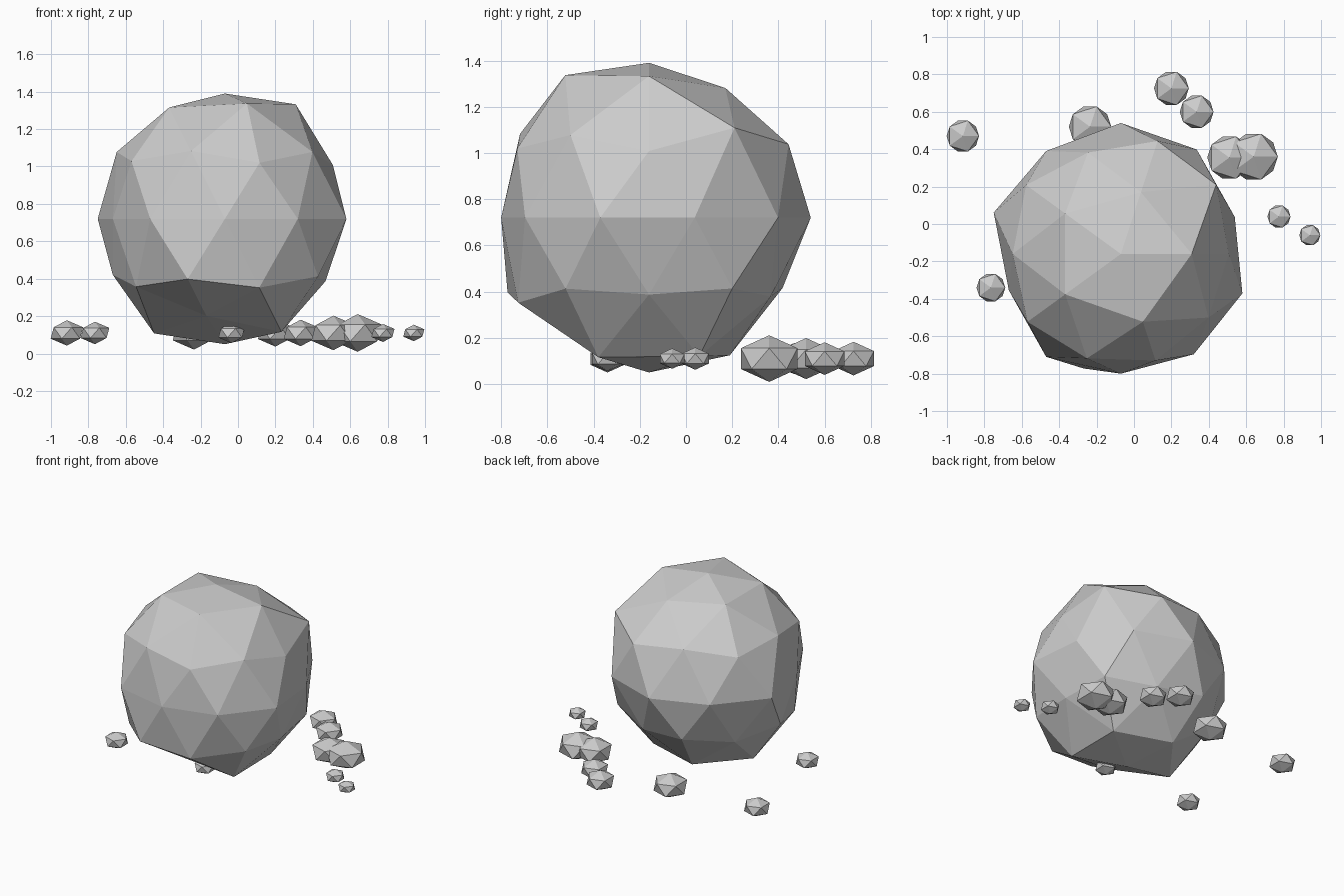
import bpy, bmesh, math

# Boulder relief: ring height on the unit sphere -> (first angle, vertex radii going round)
RINGS = {
    1.0: (0, [0.67]),
    0.851: (0, [0.72, 0.66, 0.70, 0.70, 0.725]),
    0.526: (36, [0.74, 0.67, 0.68, 0.69, 0.68]),
    0.447: (0, [0.645, 0.71, 0.70, 0.69, 0.67]),
    0.0: (18, [0.64, 0.69, 0.70, 0.68, 0.715, 0.63, 0.68, 0.64, 0.663, 0.683]),
    -0.447: (36, [0.685, 0.68, 0.67, 0.72, 0.687]),
    -0.526: (0, [0.633, 0.65, 0.66, 0.69, 0.70]),
    -0.851: (36, [0.705, 0.70, 0.72, 0.61, 0.71]),
    -1.0: (0, [0.67]),
}


def radius_at(co):
    level = min(RINGS, key=lambda z: abs(z - co.z))
    start, radii = RINGS[level]
    step = 360 / len(radii)
    angle = math.degrees(math.atan2(co.y, co.x))
    return radii[round((angle - start) / step) % len(radii)]


def rock(name, subdivisions, location, shape):
    bm = bmesh.new()
    bmesh.ops.create_icosphere(bm, subdivisions=subdivisions, radius=1)
    shape(bm)
    mesh = bpy.data.meshes.new(name)
    bm.to_mesh(mesh)
    bm.free()
    obj = bpy.data.objects.new(name, mesh)
    obj.location = location
    bpy.context.collection.objects.link(obj)
    return obj


# Large faceted boulder
def boulder_shape(bm):
    for v in bm.verts:
        v.co = v.co.normalized() * radius_at(v.co.normalized())


rock("boulder", 2, (-0.07, -0.16, 0.72), boulder_shape)

# Flattened pebbles scattered around it: x, y, radius
PEBBLES = [
    (0.64, 0.36, 0.144), (0.51, 0.355, 0.132), (0.335, 0.60, 0.101),
    (0.20, 0.725, 0.104), (0.775, 0.04, 0.069), (0.94, -0.06, 0.063),
    (-0.915, 0.47, 0.097), (-0.235, 0.52, 0.127), (-0.765, -0.34, 0.086),
    (-0.035, -0.34, 0.078),
]
for i, (x, y, r) in enumerate(PEBBLES, 1):
    rock(f"pebble_{i}", 1, (x, y, 0.11),
         lambda bm: bmesh.ops.scale(bm, vec=(r, r, r * 0.7), verts=bm.verts))
